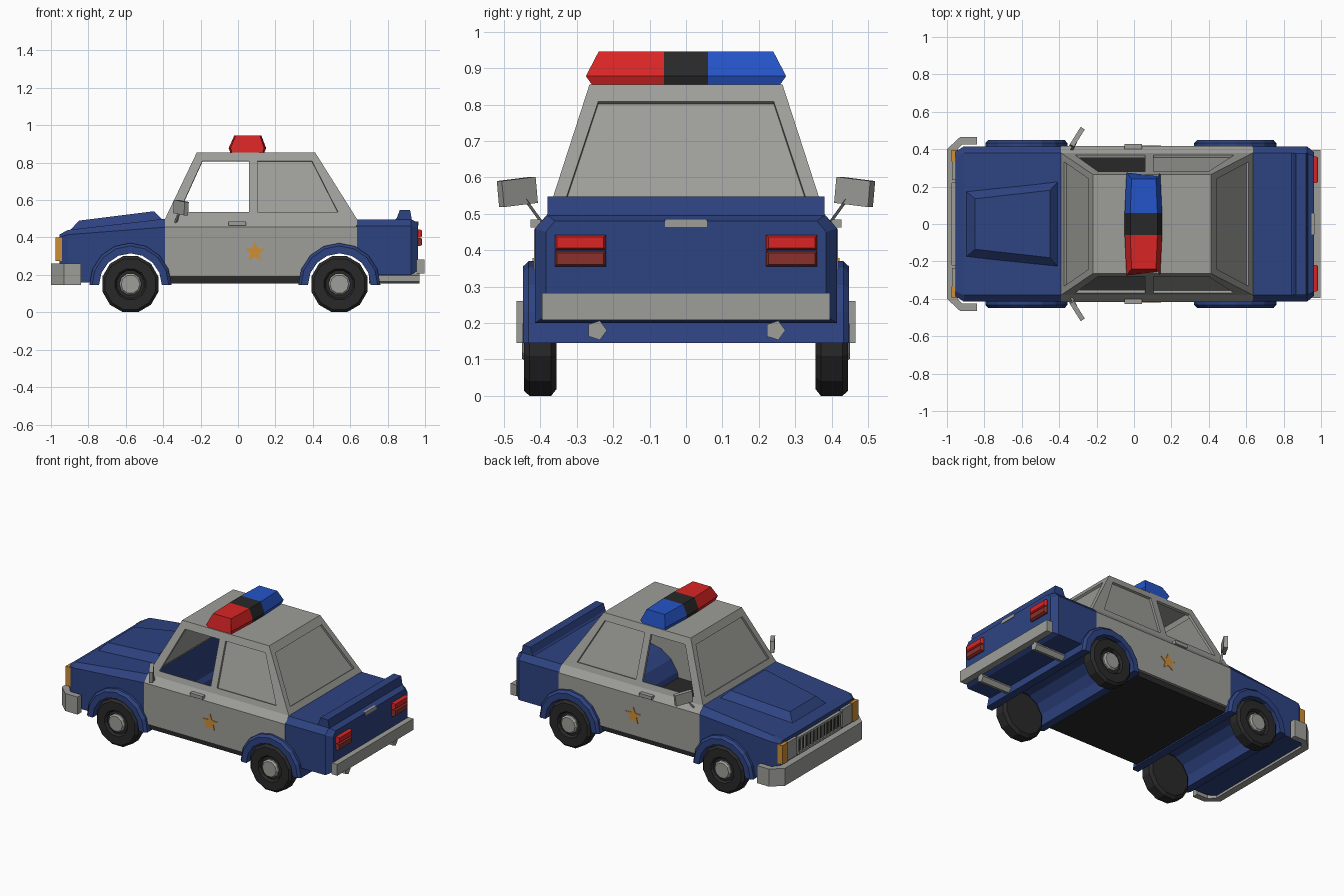
import bpy, bmesh, math
from mathutils import Vector, Matrix

if "Cube" in bpy.data.objects:
    bpy.data.objects.remove(bpy.data.objects["Cube"])

COLOURS = {
    "body_blue": (0.027, 0.056, 0.22), "grey": (0.34, 0.34, 0.32), "black": (0.022, 0.022, 0.022),
    "red": (0.70, 0.018, 0.018), "dull_red": (0.26, 0.03, 0.025), "lamp_blue": (0.018, 0.09, 0.58),
    "orange": (0.62, 0.27, 0.035),
}
MATS = {}
for name, c in COLOURS.items():
    MATS[name] = bpy.data.materials.new(name)
    MATS[name].diffuse_color = (*c, 1)


def finish(name, bm, *mats):
    me = bpy.data.meshes.new(name)
    bm.to_mesh(me)
    bm.free()
    ob = bpy.data.objects.new(name, me)
    bpy.context.collection.objects.link(ob)
    for m in mats:
        me.materials.append(MATS[m])
    return ob


def loft(name, rings, mat, matrix=None):
    """Skin equal-sized rings of points and cap both ends."""
    bm = bmesh.new()
    vs = [[bm.verts.new(p) for p in r] for r in rings]
    n = len(rings[0])
    for a, b in zip(vs, vs[1:]):
        for i in range(n):
            bm.faces.new((a[i], a[(i + 1) % n], b[(i + 1) % n], b[i]))
    bm.faces.new(vs[0])
    bm.faces.new(vs[-1])
    bmesh.ops.recalc_face_normals(bm, faces=bm.faces[:])
    if matrix:
        bm.transform(matrix)
    return finish(name, bm, mat)


def box(name, x, y, z, mat, matrix=None):
    ring = lambda h: [(x[0], y[0], h), (x[1], y[0], h), (x[1], y[1], h), (x[0], y[1], h)]
    return loft(name, [ring(z[0]), ring(z[1])], mat, matrix)


def disc(cx, cz, r, y, n=12):
    """Ring of n points in an xz plane, flat side down."""
    return [(cx + r * math.sin(2 * math.pi * (i + .5) / n), y, cz - r * math.cos(2 * math.pi * (i + .5) / n))
            for i in range(n)]


def cut(ob, cutters):
    for c in cutters:
        m = ob.modifiers.new("wheel_well", 'BOOLEAN')
        m.operation, m.solver, m.object = 'DIFFERENCE', 'EXACT', c


# --- wheels, hubs, arches running the full width, and well cutters
AXLES = {"front": -0.575, "rear": 0.542}
wells = []
for tag, ax in AXLES.items():
    for s, side in ((-1, "right"), (1, "left")):
        loft(f"{tag}_{side}_tyre", [disc(ax, .15, r, s * y) for r, y in
             ((.135, .355), (.155, .37), (.155, .43), (.14, .445), (.085, .445), (.075, .43))], "black")
        loft(f"{tag}_{side}_hub", [disc(ax, .15, r, s * y, 10) for r, y in
             ((.06, .42), (.06, .44), (.05, .45))], "grey")

    def arch(ro, y):
        t = [math.pi * i / 8 for i in range(9)]
        return ([(ax - ro * math.cos(a), y, .145 + (ro + .005) * math.sin(a)) for a in t] +
                [(ax + .168 * math.cos(a), y, .145 + .17 * math.sin(a)) for a in t])
    loft(f"{tag}_wheel_arch", [arch(.205, -.448), arch(.22, -.432), arch(.22, .432), arch(.205, .448)], "body_blue")
    well = loft(f"{tag}_well_cutter", [disc(ax, .14, .19, -.6, 24), disc(ax, .14, .19, .6, 24)], "body_blue")
    well.hide_render = True
    well.hide_set(True)
    wells.append(well)


# --- front and rear body: section (half width, bottom, shoulder, top, top half width) along x
def section(x, w, zb, zs, zt, wt):
    return [(x, -w, zb), (x, w, zb), (x, w, zs), (x, wt, zt), (x, -wt, zt), (x, -w, zs)]


front = loft("front_body", [section(-.955, .385, .16, .40, .415, .36), section(-.91, .415, .16, .415, .44, .38),
                            section(-.39, .415, .16, .455, .50, .38)], "body_blue")
rear = loft("rear_body", [section(.63, .415, .2, .46, .497, .38), section(.925, .415, .2, .46, .497, .38),
                          section(.962, .385, .22, .45, .48, .36)], "body_blue")
cut(front, wells[:1])
cut(rear, wells[1:])
loft("hood_bulge", [[(-.915, -.19, .42), (-.39, -.245, .48), (-.39, .245, .48), (-.915, .19, .42)],
                    [(-.85, -.135, .49), (-.45, -.18, .54), (-.45, .18, .54), (-.85, .135, .49)]], "body_blue")
loft("spoiler", [[(.835, y, .49), (.93, y, .49), (.92, y, .548), (.865, y, .548), (.85, y, .505)]
                 for y in (-.38, .38)], "body_blue")
box("floor", (-.37, .34), (-.40, .40), (.155, .195), "black")

# --- doors below the windows
for s, side in ((-1, "right"), (1, "left")):
    prof = [(.417, .19), (.417, .457), (.38, .5), (.36, .5), (.395, .45), (.395, .19)]
    d = loft(f"{side}_doors", [[(x, s * y, z) for y, z in prof] for x in (-.39, .635)], "grey")
    cut(d, wells[1:])
    box(f"{side}_door_handle", (-.05, .042), sorted((s * .40, s * .427)), (.463, .485), "grey")

# --- cabin: sloped frames with recessed panes; front side windows stay open
bm = bmesh.new()


def frame(outer, inner, is_open=False):
    outer, inner = [Vector(p) for p in outer], [Vector(p) for p in inner]
    n = (inner[1] - inner[0]).cross(inner[3] - inner[0]).normalized()
    if n.dot(inner[0] - Vector((.1, 0, .55))) < 0:
        n = -n
    rings = [outer, inner] if is_open else [outer, inner, [p - n * .014 for p in inner]]
    vs = [[bm.verts.new(p) for p in r] for r in rings]
    for a, b in zip(vs, vs[1:]):
        for i in range(4):
            bm.faces.new((a[i], a[(i + 1) % 4], b[(i + 1) % 4], b[i]))
    if not is_open:
        bm.faces.new(vs[-1])


def half(z):
    return .38 - .115 * (z - .5) / .355


FL, FT, RT, RL, B = (-.39, .5), (-.22, .855), (.412, .855), (.635, .5), .083
for s in (-1, 1):
    on = lambda pts: [(x, s * half(z), z) for x, z in pts]
    frame(on([FL, FT, (B, .855), (B, .5)]), on([(-.315, .535), (-.19, .81), (.06, .81), (.06, .535)]), True)
    frame(on([(B, .5), (B, .855), RT, RL]), on([(.105, .535), (.105, .81), (.395, .81), (.535, .535)]))
for lo, hi in ((FL, FT), (RL, RT)):
    def at(u, v):
        x, z = lo[0] + (hi[0] - lo[0]) * v, lo[1] + (hi[1] - lo[1]) * v
        return (x, u * half(z), z)
    frame([at(-1, 0), at(1, 0), at(1, 1), at(-1, 1)], [at(-.9, .1), at(.9, .1), at(.86, .87), at(-.86, .87)])
for x0, x1 in ((FT[0], B), (B, RT[0])):
    bm.faces.new([bm.verts.new((x, y, .855)) for x, y in ((x0, -.265), (x1, -.265), (x1, .265), (x0, .265))])
bmesh.ops.remove_doubles(bm, verts=bm.verts[:], dist=1e-4)
bmesh.ops.recalc_face_normals(bm, faces=bm.faces[:])
bm.normal_update()
if max(bm.faces, key=lambda f: f.calc_center_median().z).normal.z < 0:
    bmesh.ops.reverse_faces(bm, faces=bm.faces[:])
cabin = finish("cabin", bm, "grey")
sol = cabin.modifiers.new("thickness", 'SOLIDIFY')
sol.thickness, sol.offset = .016, -1


# --- roof light bar in three colours
def bar(y, shrink, squeeze):
    pts = [(-.04, .85), (.14, .85), (.15, .878), (.125, .945), (-.02, .945), (-.05, .878)]
    dy = [-.02, -.02, 0, -.035, -.035, 0]
    return [(.05 + (x - .05) * squeeze, y + (math.copysign(d, y) * -1 * -1 if shrink else 0), z)
            for (x, z), d in zip(pts, dy)]


def bar_end(s):
    return [(x, s * (.275 - d), z) for (x, _, z), d in
            zip(bar(.1, False, .9), (.02, .02, 0, .035, .035, 0))]


loft("light_bar_red", [bar_end(-1), bar(-.06, False, 1)], "red")
loft("light_bar_middle", [bar(-.06, False, 1), bar(.06, False, 1)], "black")
loft("light_bar_blue", [bar(.06, False, 1), bar_end(1)], "lamp_blue")

# --- bumpers
U = [(-.84, .465), (-.93, .465), (-1, .40), (-1, -.40), (-.93, -.465), (-.84, -.465),
     (-.84, -.425), (-.92, -.425), (-.955, -.385), (-.955, .385), (-.92, .425), (-.84, .425)]
loft("front_bumper", [[(x, y, z) for x, y in U] for z in (.145, .26)], "grey")
box("rear_bumper", (.955, .998), (-.395, .395), (.208, .282), "grey")

# --- grille with bars
box("grille_back", (-.964, -.94), (-.21, .21), (.275, .385), "black")
for z in (.275, .375):
    box("grille_rail", (-.975, -.95), (-.22, .22), (z, z + .014), "grey")
for i in range(13):
    y = -.216 + i * .036
    box("grille_bar", (-.972, -.95), (y - .006, y + .006), (.275, .385), "grey")

# --- paired lamps, exhausts, mirrors and stars
for s, side in ((-1, "right"), (1, "left")):
    span = lambda a, b: sorted((s * a, s * b))
    box(f"{side}_headlight", (-.972, -.94), span(.235, .335), (.275, .395), "grey")
    box(f"{side}_indicator", (-.977, -.93), span(.335, .395), (.275, .40), "orange")
    for part, z0, z1, mat in (("upper", .40, .442, "red"), ("lower", .355, .398, "dull_red")):
        ring = lambda x, g: [(x, y, z) for y, z in ((s * (.22 + g), z0 + g), (s * (.36 - g), z0 + g),
                                                   (s * (.36 - g), z1 - g), (s * (.22 + g), z1 - g))]
        loft(f"{side}_{part}_tail_light", [ring(.95, 0), ring(.975, 0), ring(.985, .006)], mat)
    loft(f"{side}_exhaust", [[(x, s * .245 + .028 * math.cos(a), .18 + .028 * math.sin(a))
                              for a in [2 * math.pi * i / 5 for i in range(5)]] for x in (.70, .97)], "grey")
    head = (Matrix.Translation((-.305, s * .463, .56)) @ Matrix.Rotation(s * math.radians(58), 4, 'Z')
            @ Matrix.Rotation(math.radians(6), 4, 'Y'))
    box(f"{side}_mirror", (-.055, .055), (-.013, .013), (-.036, .036), "grey", head)
    loft(f"{side}_mirror_stalk", [[(x - .008, s * y, z), (x, s * (y + .01), z), (x + .008, s * y, z)]
                                  for x, y, z in ((-.335, .39, .475), (-.312, .437, .54))], "grey")
    star = [(.09 + r * math.sin(math.pi * i / 5), .322 + r * math.cos(math.pi * i / 5))
            for i, r in enumerate((.057, .025) * 5)]
    loft(f"{side}_door_star", [[(x, s * y, z) for x, z in star] for y in (.415, .421)], "orange")
box("boot_handle", (.94, .966), (-.057, .057), (.464, .486), "grey")

for m in bpy.data.materials:
    if m.users and not m.is_grease_pencil:
        m.use_nodes = True
        m.node_tree.nodes["Principled BSDF"].inputs["Base Color"].default_value = m.diffuse_color
